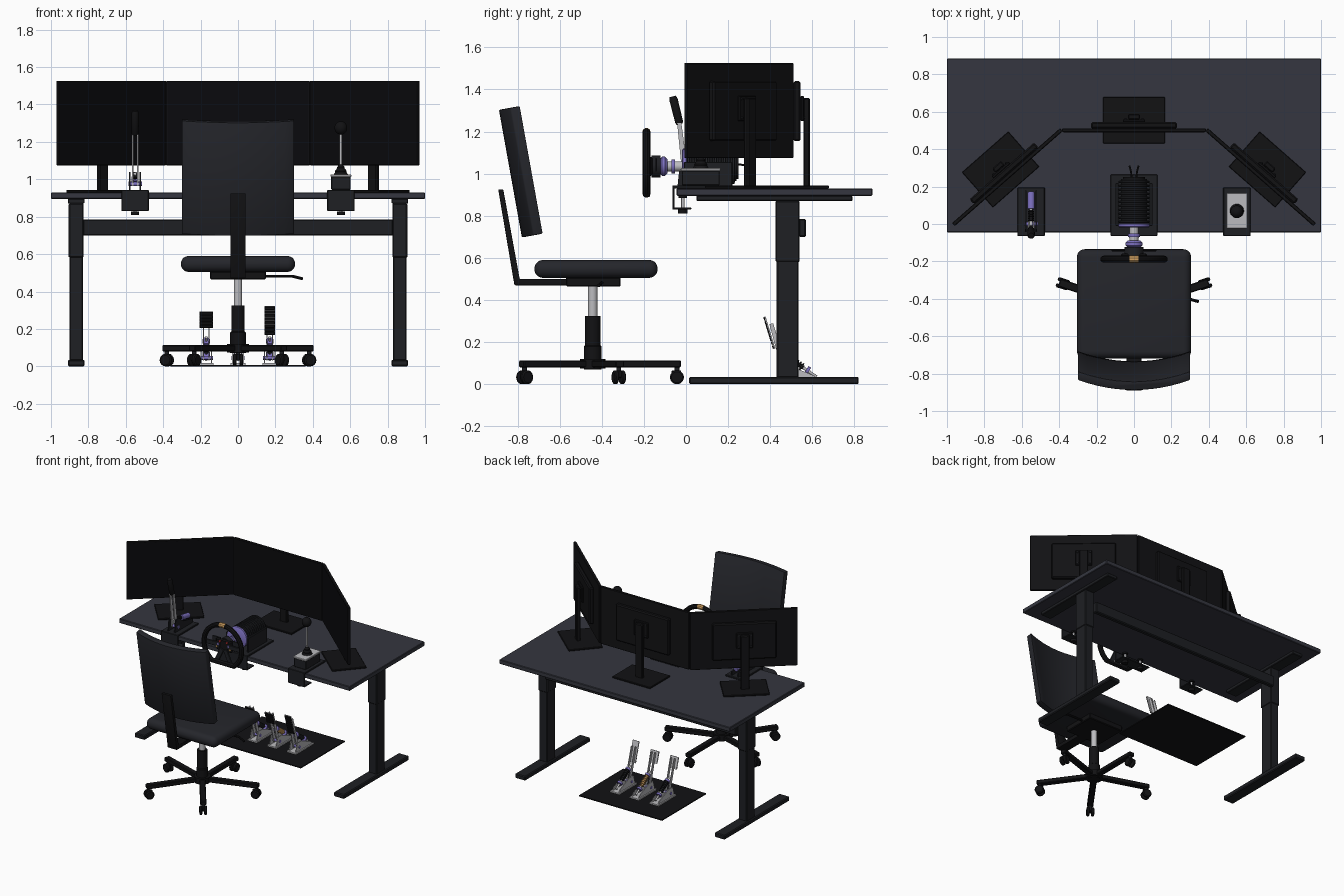
import bpy, bmesh, math
from mathutils import Matrix, Vector

if "Cube" in bpy.data.objects:
    bpy.data.objects.remove(bpy.data.objects["Cube"])

X = Matrix()  # current placement applied to new parts


def mat(name, c):
    m = bpy.data.materials.new(name)
    m.diffuse_color = (*c, 1)
    m.use_nodes = True
    m.node_tree.nodes["Principled BSDF"].inputs["Base Color"].default_value = m.diffuse_color
    return m


DESK = mat("desk_grey", (.035, .037, .05))
DARK = mat("dark_metal", (.013, .014, .017))
BLACK = mat("black_plastic", (.006, .006, .007))
SCREEN = mat("screen_black", (.003, .003, .004))
CLOTH = mat("chair_fabric", (.018, .019, .024))
SILVER = mat("silver", (.5, .5, .52))
PURPLE = mat("anodised_purple", (.2, .16, .52))
ORANGE = mat("orange", (.65, .36, .12))
RED = mat("red", (.5, .03, .03))


def finish(name, bm, m, smooth=True):
    bm.transform(X)
    bmesh.ops.recalc_face_normals(bm, faces=bm.faces)
    me = bpy.data.meshes.new(name)
    bm.to_mesh(me)
    bm.free()
    o = bpy.data.objects.new(name, me)
    bpy.context.collection.objects.link(o)
    me.materials.append(m)
    if smooth:
        bpy.context.view_layer.objects.active = o
        bpy.ops.object.select_all(action='DESELECT')
        o.select_set(True)
        bpy.ops.object.shade_smooth_by_angle(angle=math.radians(35))
    return o


def bevel(bm, w, seg):
    if w:
        e = [e for e in bm.edges if e.calc_face_angle(0) > .6]
        bmesh.ops.bevel(bm, geom=e, offset=w, segments=seg, affect='EDGES', profile=.5)


def box(name, x, y, z, m, bev=0, seg=1, rot=None):
    """Box from (min, max) ranges, optionally turned about its centre."""
    bm = bmesh.new()
    bmesh.ops.create_cube(bm, size=1)
    size = [r[1] - r[0] for r in (x, y, z)]
    mid = [(r[1] + r[0]) / 2 for r in (x, y, z)]
    bm.transform(Matrix.Diagonal((*size, 1)))
    bevel(bm, bev, seg)
    bm.transform(Matrix.Translation(mid) @ (rot or Matrix()))
    return finish(name, bm, m, seg > 1)


def prism(name, pts, depth, m, axis='X', bev=0):
    """Outline extruded symmetrically: (y, z) along X or (x, y) along Z."""
    bm = bmesh.new()
    put = (lambda p, d: (d, *p)) if axis == 'X' else (lambda p, d: (*p, d))
    f = bm.faces.new([bm.verts.new(put(p, -depth)) for p in pts])
    g = bmesh.ops.extrude_face_region(bm, geom=[f])['geom']
    bmesh.ops.translate(bm, vec=put((0, 0), 2 * depth), verts=[v for v in g if isinstance(v, bmesh.types.BMVert)])
    bevel(bm, bev, 2)
    return finish(name, bm, m)


def lathe(name, prof, p, d, m, seg=24):
    """Revolve (radius, height) profile about direction d from point p."""
    bm = bmesh.new()
    rings = [[bm.verts.new((r * math.cos(2 * math.pi * i / seg), r * math.sin(2 * math.pi * i / seg), h))
              for i in range(seg)] for r, h in prof]
    for a, b in zip(rings, rings[1:]):
        for i in range(seg):
            bm.faces.new((a[i], a[i - 1], b[i - 1], b[i]))
    bm.faces.new(rings[0])
    bm.faces.new(rings[-1])
    q = Vector((0, 0, 1)).rotation_difference(Vector(d)).to_matrix().to_4x4()
    bm.transform(Matrix.Translation(p) @ q)
    return finish(name, bm, m)


def rod(name, a, b, r, m, seg=20):
    d = Vector(b) - Vector(a)
    return lathe(name, [(r, 0), (r, d.length)], a, d, m, seg)


def tube(name, pts, r, m, cyclic=False):
    cu = bpy.data.curves.new(name, 'CURVE')
    cu.dimensions, cu.bevel_depth, cu.bevel_resolution, cu.use_fill_caps = '3D', r, 3, True
    s = cu.splines.new('POLY')
    s.points.add(len(pts) - 1)
    for q, p in zip(s.points, pts):
        q.co = (*p, 1)
    s.use_cyclic_u = cyclic
    o = bpy.data.objects.new(name, cu)
    bpy.context.collection.objects.link(o)
    me = o.evaluated_get(bpy.context.evaluated_depsgraph_get()).to_mesh()
    bm = bmesh.new()
    bm.from_mesh(me)
    bpy.data.objects.remove(o)
    return finish(name, bm, m)


def fins(n, length, r1, r2):
    """Ribbed profile for motor fins and springs."""
    s = length / n
    return [(r, i * s + k * s) for i in range(n) for r, k in ((r2, 0), (r1, .1), (r1, .55), (r2, .65))] + [(r2, length)]


# Desk
box("desk_top", (-1, 1), (-.045, .885), (.895, .93), DESK, .004)
for s in (-1, 1):
    X = Matrix.Translation((s * .865, 0, 0))
    box("desk_foot", (-.045, .045), (.015, .82), (0, .035), DARK, .006)
    box("desk_leg_lower", (-.036, .036), (.43, .535), (.03, .6), DARK, .006)
    box("desk_leg_upper", (-.04, .04), (.425, .54), (.58, .872), DARK, .006)
    box("desk_bracket", (-.045, .045), (.05, .79), (.87, .896), DARK, .004)
X = Matrix()
box("desk_crossbar", (-.83, .83), (.535, .57), (.7, .785), DARK, .006)

# Monitors: centre plus two angled wings
for px, py, ang in ((0, .5, 0), (.677, .25, -41.3), (-.677, .25, 41.3)):
    X = Matrix.Translation((px, py, 0)) @ Matrix.Rotation(math.radians(ang), 4, 'Z')
    box("monitor_panel", (-.384, .384), (-.009, .011), (1.075, 1.525), BLACK, .003)
    box("monitor_screen", (-.378, .378), (-.0105, -.008), (1.083, 1.519), SCREEN)
    box("monitor_housing", (-.23, .23), (.01, .045), (1.155, 1.44), BLACK, .008)
    box("monitor_mount", (-.06, .06), (.044, .06), (1.25, 1.37), BLACK, .004)
    for i in (-1, 1):
        for j in (-1, 1):
            rod("mount_bolt", (i * .045, .059, 1.31 + j * .045), (i * .045, .066, 1.31 + j * .045), .006, DARK, 10)
    box("monitor_column", (-.032, .032), (.058, .088), (.935, 1.36), BLACK, .006)
    box("monitor_base", (-.165, .165), (-.07, .18), (.93, .943), BLACK, .003)

# Desk clamps shared by wheel base, shifter and handbrake
for cx, w, back in ((0, .125, .265), (.55, .073, .195), (-.55, .073, .195)):
    X = Matrix.Translation((cx, 0, 0))
    box("clamp_top_plate", (-w, w), (-.065, back), (.93, .944), DARK, .003)
    box("clamp_front_plate", (-w, w), (-.065, -.055), (.83, .94), DARK, .003)
    box("clamp_lower_plate", (-w, w), (-.065, .025), (.83, .84), DARK, .003)
    for bx in ((-.07, .07) if cx == 0 else (0,)):
        rod("clamp_screw", (bx, -.015, .82), (bx, -.015, .89), .008, SILVER, 12)
        rod("clamp_pad", (bx, -.015, .885), (bx, -.015, .896), .02, BLACK)
        rod("clamp_knob", (bx, -.015, .81), (bx, -.015, .829), .022, BLACK, 12)

# Wheel base motor
H = 1.035
X = Matrix.Translation((0, 0, H))
F = (0, 1, 0)
lathe("motor_body", fins(11, .235, .083, .07), (0, .005, 0), F, DARK, 32)
lathe("motor_front_ring", [(.075, 0), (.084, .006), (.084, .02), (.075, .024)], (0, -.02, 0), F, PURPLE, 32)
rod("motor_rear_cap", (0, .238, 0), (0, .25, 0), .06, BLACK, 32)
rod("wheel_shaft", (0, -.1, 0), (0, -.01, 0), .024, SILVER)
lathe("quick_release", [(.036, 0), (.046, .008), (.046, .022), (.034, .034)], (0, -.122, 0), F, PURPLE, 32)
rod("shaft_collar", (0, -.07, 0), (0, -.052, 0), .033, PURPLE, 24)
for s in (-1, 1):
    box("motor_bracket", (s * .09 - .008, s * .09 + .008), (-.01, .22), (-.1, .02), DARK, .003)
    tube("motor_cable", [(s * .012, .245, .01), (s * .016, .28, .005), (s * .024, .31, -.02)], .005, BLACK)

# Flat-bottomed steering wheel
pts = [(.163 * math.cos(a), -.188, .163 * math.sin(a))
       for a in (math.radians(-54 + 288 * i / 40) for i in range(41))]
tube("wheel_rim", pts, .0185, BLACK, True)
band = [(.163 * math.cos(a), -.188, .163 * math.sin(a)) for a in (math.radians(82 + 4 * i) for i in range(5))]
tube("wheel_centre_mark", band, .0195, ORANGE)
rod("wheel_hub", (0, -.165, 0), (0, -.122, 0), .052, DARK, 32)
box("wheel_face", (-.07, .07), (-.178, -.158), (-.045, .045), BLACK, .008)
for a in (0, 180, 245, 295):
    r = Matrix.Rotation(math.radians(-a), 4, 'Y')
    X = Matrix.Translation((0, 0, H)) @ r
    box("wheel_spoke", (.03, .155), (-.183, -.172), (-.018, .018), DARK, .003)
X = Matrix.Translation((0, 0, H))
for s in (-1, 1):
    box("paddle_shifter", (s * .085 - .035, s * .085 + .035), (-.146, -.138), (-.025, .04), DARK, .003)
    for i, m in enumerate((RED, PURPLE, ORANGE)):
        rod("wheel_button", (s * (.03 + .014 * i), -.186, .03 - .024 * i), (s * (.03 + .014 * i), -.17, .03 - .024 * i), .008, m, 12)

# Gear shifter
X = Matrix.Translation((.55, .07, 0))
box("shifter_body", (-.052, .052), (-.09, .09), (.944, 1.015), DARK, .004)
box("shifter_top_plate", (-.056, .056), (-.095, .095), (1.013, 1.026), SILVER, .003)
lathe("shifter_boot", [(.038, 0), (.03, .015), (.031, .02), (.02, .035), (.02, .04), (.009, .055)], (0, 0, 1.025), (0, 0, 1), BLACK)
rod("shifter_stick", (0, 0, 1.06), (0, -.005, 1.26), .007, SILVER, 14)
lathe("shifter_knob", [(.034 * math.sin(math.radians(t)), -.036 * math.cos(math.radians(t))) for t in range(15, 180, 15)],
      (0, -.005, 1.275), (0, 0, 1), BLACK)

# Handbrake
X = Matrix.Translation((-.55, 0, 0))
for s in (-1, 1):
    X = Matrix.Translation((-.55 + s * .028, 0, 0))
    prism("handbrake_side_plate", [(-.04, .943), (.18, .943), (.18, .975), (.06, 1.0), (.01, 1.04), (-.03, 1.04)], .004, DARK)
    X = Matrix.Translation((-.55 + s * .014, 0, 0))
    prism("handbrake_lever", [(-.015, .965), (.015, .965), (-.022, 1.24), (-.042, 1.24)], .004, SILVER)
X = Matrix.Translation((-.55, 0, 0))
rod("handbrake_pivot", (-.036, 0, .975), (.036, 0, .975), .012, PURPLE)
lathe("handbrake_grip", [(.014, 0), (.019, .01), (.02, .12), (.015, .136)], (-0, -.03, 1.235), (0, -.25, 1), BLACK)
rod("handbrake_cylinder", (0, .08, 1.01), (0, .17, .995), .019, PURPLE)
rod("handbrake_pushrod", (0, -.01, 1.03), (0, .09, 1.01), .008, SILVER)
lathe("handbrake_spring", fins(5, .06, .016, .009), (0, .015, 1.024), (0, 1, -.17), BLACK)

# Pedals on a floor mat
X = Matrix()
box("pedal_mat", (-.36, .36), (.265, .81), (0, .008), BLACK)
T = Matrix.Rotation(math.radians(17), 4, 'X')
for px, w, lo, hi, n in ((-.17, .035, .205, .295, 5), (0, .035, .205, .295, 5), (.17, .027, .165, .325, 8)):
    X = Matrix.Translation((px, 0, 0))
    box("pedal_base", (-.04, .04), (.42, .64), (.008, .018), SILVER)
    for s in (-1, 1):
        X = Matrix.Translation((px + s * .028, 0, 0))
        prism("pedal_side_plate", [(.43, .015), (.63, .015), (.61, .04), (.5, .085), (.45, .085)], .003, SILVER)
        X = Matrix.Translation((px + s * .015, 0, 0))
        prism("pedal_arm", [(.465, .03), (.49, .04), (.414, .29), (.396, .285)], .003, SILVER)
    X = Matrix.Translation((px, 0, 0))
    rod("pedal_pivot", (-.036, .475, .045), (.036, .475, .045), .01, PURPLE, 14)
    c, h = (lo + hi) / 2, (hi - lo) / 2
    y = .473 - .305 * c
    box("pedal_pad", (-w, w), (y - .003, y + .003), (c - h, c + h), SILVER, 0, 1, T)
    X = Matrix.Translation((px, y, c)) @ T
    for i in range(n):
        z = -h + 2 * h * (i + .5) / n
        box("pedal_pad_tread", (-w, w), (-.009, -.002), (z - .0085, z + .0085), BLACK, .002)
    X = Matrix.Translation((px, 0, 0))
    rod("pedal_damper_rod", (0, .445, .155), (0, .62, .035), .007, SILVER, 12)
    lathe("pedal_spring", fins(7, .1, .018, .01), (0, .475, .135), (0, .175, -.12), ORANGE if px == 0 else DARK, 16)
    for k in (.14, .72):
        p = Vector((0, .445 + .175 * k, .155 - .12 * k))
        rod("pedal_spring_collar", p, p + Vector((0, .012, -.008)), .021, PURPLE, 16)

# Chair: seat, curved back, spine
X = Matrix()
box("seat", (-.305, .305), (-.72, -.135), (.505, .59), CLOTH, .04, 5)
xs = [-.3 + .05 * i for i in range(13)]
rear = [(x, -.055 + .055 * (x / .3) ** 2) for x in xs]
X = Matrix.Translation((0, -.78, 1.01)) @ Matrix.Rotation(math.radians(10.2), 4, 'X')
prism("backrest", rear + [(x, y + .047) for x, y in reversed(rear)], .308, CLOTH, 'Z', .006)
X = Matrix()
prism("back_spine", [(-.892, .925), (-.868, .925), (-.79, .5), (-.5, .5), (-.5, .47), (-.815, .47)], .04, BLACK, bev=.004)
box("seat_mechanism", (-.15, .15), (-.57, -.31), (.465, .508), BLACK, .005)
tube("height_lever", [(.14, -.4, .482), (.29, -.4, .482), (.345, -.415, .468)], .008, BLACK)

# Chair base with five casters
C = Vector((0, -.443, 0))
rod("gas_lift", C + Vector((0, 0, .3)), C + Vector((0, 0, .47)), .022, SILVER, 24)
lathe("lift_cover", [(.042, .07), (.042, .18), (.036, .185), (.036, .325)], C, (0, 0, 1), BLACK)
rod("base_hub", C + Vector((0, 0, .075)), C + Vector((0, 0, .12)), .06, BLACK, 24)
for k in range(5):
    X = Matrix.Translation(C) @ Matrix.Rotation(math.radians(90 + 72 * k), 4, 'Z')
    box("base_leg", (.03, .42), (-.022, .022), (.08, .113), BLACK, .005)
    rod("caster_stem", (.4, 0, .04), (.4, 0, .085), .012, DARK, 12)
    box("caster_hood", (.375, .42), (-.01, .01), (.03, .066), BLACK, .004)
    for s in (-1, 1):
        lathe("caster_wheel", [(.027, 0), (.033, .004), (.033, .016), (.026, .021)], (.4, s * .007, .033), (0, s, 0), BLACK)
